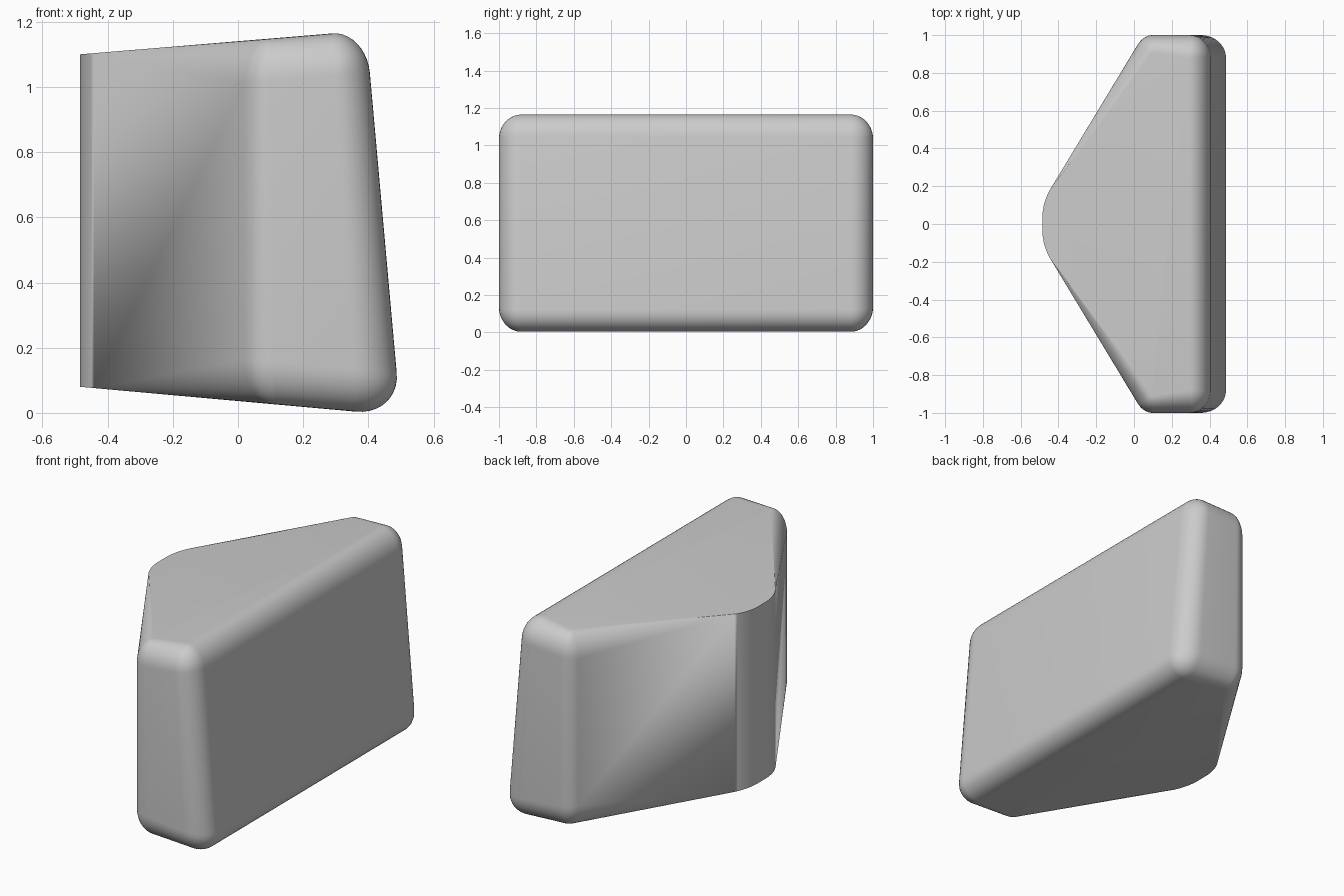
import bpy, bmesh, math
from mathutils import Vector

if "Cube" in bpy.data.objects:
    bpy.data.objects.remove(bpy.data.objects["Cube"])

ARC, STEPS = 10, 10
# Half of the plan: corner x, y, corner radius, edge inset, edge drop
HALF = [(0.446, 1.0, 0.12, 0.12, 0.13),
        (0.05, 1.0, 0.10, 0.09, 0.13),
        (-0.485, 0.115, 0.30, 0.0, 0.0)]
CORNERS = HALF + [(x, -y, r, h, v) for x, y, r, h, v in reversed(HALF)]


def rounded_plan():
    """Points with outward normals around the rounded plan."""
    plan = []
    for i, (x, y, r, inset, drop) in enumerate(CORNERS):
        here = Vector((x, y))
        before = (Vector(CORNERS[i - 1][:2]) - here).normalized()
        after = (Vector(CORNERS[(i + 1) % len(CORNERS)][:2]) - here).normalized()
        centre = here + (before + after).normalized() * r / math.sin(before.angle(after) / 2)
        n0 = Vector((-before.y, before.x))
        n1 = Vector((after.y, -after.x))
        a0 = math.atan2(n0.y, n0.x)
        turn = (math.atan2(n1.y, n1.x) - a0) % math.tau
        for k in range(ARC + 1):
            a = a0 + turn * k / ARC
            n = Vector((math.cos(a), math.sin(a)))
            plan.append((centre + n * r, n, inset, drop))
    return plan


def place(p, drop, top):
    """Put a plan point on the tilted top or bottom, leaning the back face."""
    lean = min(max((p.x - 0.05) / 0.396, 0), 1) * 0.0895
    x = p.x
    for _ in range(4):
        run = x + 0.485
        z = 1.1 + 0.083 * run - drop if top else 0.08 - 0.09 * run + drop
        x = p.x + lean * (0.58 - z)
    return x, p.y, z


# Rings from the bottom rim up to the top rim
bm = bmesh.new()
plan = rounded_plan()
levels = [(k / STEPS, False) for k in range(STEPS + 1)]
levels += [(t, True) for t, _ in reversed(levels)]
rings = []
for t, top in levels:
    a = t * math.pi / 2
    rings.append([bm.verts.new(place(p - n * inset * (1 - math.sin(a)),
                                     drop * (1 - math.cos(a)), top))
                  for p, n, inset, drop in plan])
count = len(plan)
for low, high in zip(rings, rings[1:]):
    for i in range(count):
        j = (i + 1) % count
        bm.faces.new((low[i], low[j], high[j], high[i]))
bm.faces.new(rings[0])
bm.faces.new(rings[-1])
bmesh.ops.remove_doubles(bm, verts=bm.verts, dist=0.0003)
bmesh.ops.recalc_face_normals(bm, faces=bm.faces)

mesh = bpy.data.meshes.new("wedge_block")
bm.to_mesh(mesh)
bm.free()
block = bpy.data.objects.new("wedge_block", mesh)
bpy.context.collection.objects.link(block)

# Plain grey
grey = bpy.data.materials.new("grey")
grey.use_nodes = True
colour = (0.6, 0.6, 0.6, 1)
grey.diffuse_color = colour
grey.node_tree.nodes["Principled BSDF"].inputs["Base Color"].default_value = colour
mesh.materials.append(grey)

bpy.context.view_layer.objects.active = block
block.select_set(True)
bpy.ops.object.shade_smooth_by_angle(angle=math.radians(35))
